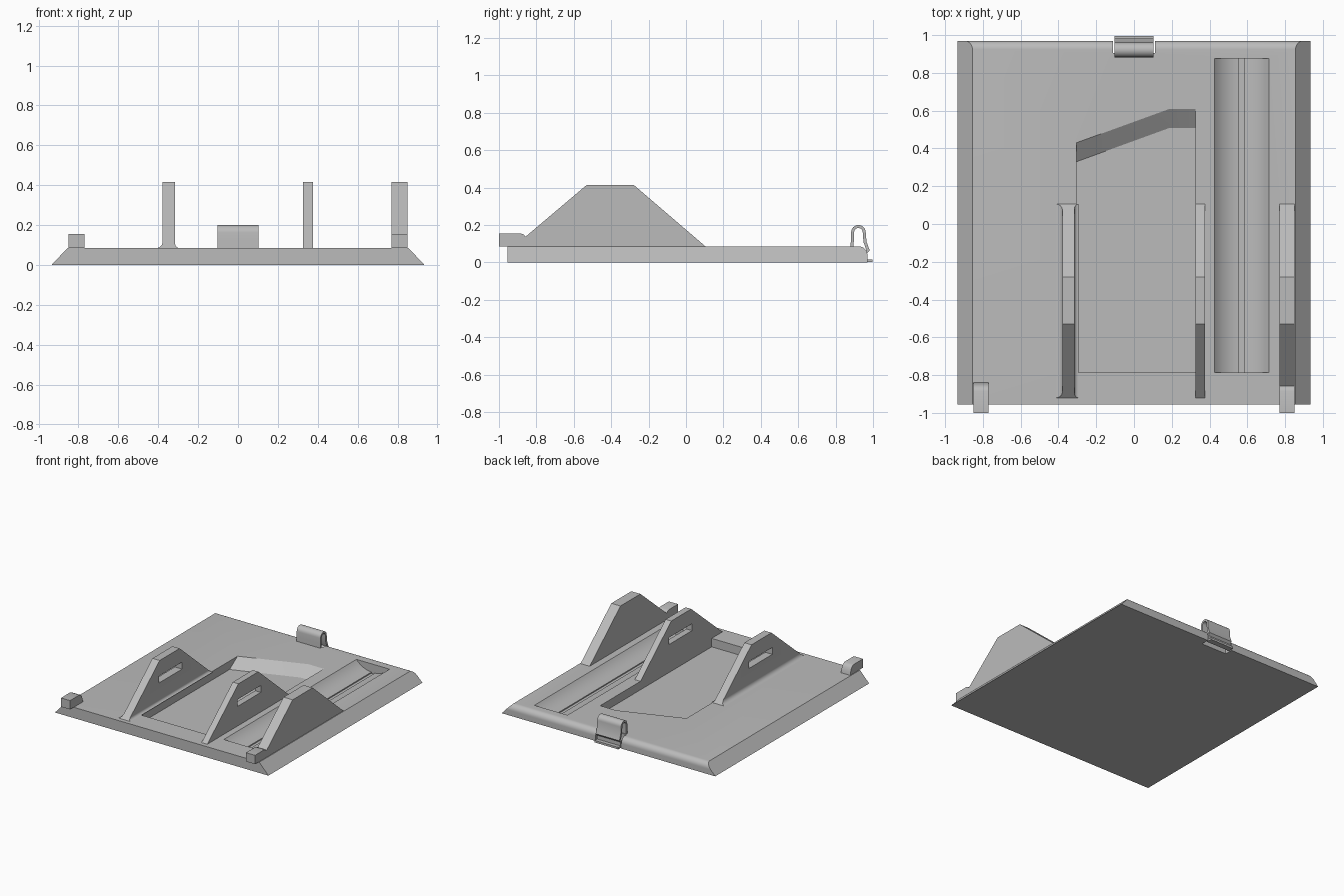
import bpy, bmesh
from math import sin, cos, pi, radians, asin
from mathutils import Vector

old = bpy.data.objects.get("Cube")
if old:
    bpy.data.objects.remove(old, do_unlink=True)

grey = bpy.data.materials.new("plain grey")
grey.use_nodes = True
grey.diffuse_color = (0.5, 0.5, 0.5, 1)
grey.node_tree.nodes["Principled BSDF"].inputs["Base Color"].default_value = (0.5, 0.5, 0.5, 1)

TOP = 0.085      # top of the plate
FLOOR = 0.018    # floor of the recesses


def loft(name, start, end):
    """Solid between two matching rings of points."""
    bm = bmesh.new()
    a = [bm.verts.new(p) for p in start]
    b = [bm.verts.new(p) for p in end]
    bm.faces.new(a)
    bm.faces.new(b[::-1])
    for i in range(len(a)):
        j = (i + 1) % len(a)
        bm.faces.new((a[i], b[i], b[j], a[j]))
    bmesh.ops.recalc_face_normals(bm, faces=bm.faces[:])
    mesh = bpy.data.meshes.new(name)
    bm.to_mesh(mesh)
    bm.free()
    mesh.materials.append(grey)
    ob = bpy.data.objects.new(name, mesh)
    bpy.context.collection.objects.link(ob)
    return ob


def across(name, profile, left, right):
    """Sweep a (y, z) profile along x; the ends may depend on z."""
    return loft(name, [(left(z), y, z) for y, z in profile],
                [(right(z), y, z) for y, z in profile])


def along(name, profile, front, back):
    """Sweep an (x, z) profile along y; the ends may depend on z."""
    return loft(name, [(x, front(z), z) for x, z in profile],
                [(x, back(z), z) for x, z in profile])


def at(value):
    return lambda z: value


def box(name, x0, x1, y0, y1, z0, z1):
    return across(name, [(y0, z0), (y1, z0), (y1, z1), (y0, z1)], at(x0), at(x1))


def select(ob):
    bpy.ops.object.select_all(action="DESELECT")
    ob.select_set(True)
    bpy.context.view_layer.objects.active = ob


def cut(ob, cutter):
    mod = ob.modifiers.new("cut", "BOOLEAN")
    mod.operation = "DIFFERENCE"
    mod.solver = "EXACT"
    mod.object = cutter
    select(ob)
    bpy.ops.object.modifier_apply(modifier=mod.name)
    bpy.data.objects.remove(cutter, do_unlink=True)


def arc(cx, cz, r, a0, a1, n):
    return [(cx + r * cos(a0 + (a1 - a0) * i / n),
             cz + r * sin(a0 + (a1 - a0) * i / n)) for i in range(n + 1)]


# Plate with sloped sides and a rounded back edge
r = 0.045
plate_profile = [(-0.955, 0), (0.97, 0)] + arc(0.97 - r, TOP - r, r, 0, pi / 2, 8) + [(-0.955, TOP)]
plate = across("base_plate", plate_profile,
               lambda z: -0.935 + 0.94 * z, lambda z: 0.935 - 0.94 * z)

# Recess with an angled, sloping back wall
outline = [(-0.305, -0.785), (0.325, -0.785), (0.325, 0.61), (0.19, 0.61), (-0.305, 0.43)]


def ring(z):
    slide = 1.5 * (z - TOP)
    return [(x, y + (slide if y > 0 else 0), z) for x, y in outline]


cut(plate, loft("recess_cutter", ring(FLOOR), ring(TOP + 0.03)))

# Long rounded trough with a narrow groove along its floor
cx, half, depth = 0.57, 0.145, TOP - FLOOR
R = (half ** 2 + depth ** 2) / (2 * depth)
spread = asin(half / R)
inner = asin(0.015 / R)
down = -pi / 2
cz = FLOOR + R
trough = arc(cx, cz, R, down - spread, down - inner, 10)
trough += [(cx - 0.015, FLOOR - 0.008), (cx + 0.015, FLOOR - 0.008)]
trough += arc(cx, cz, R, down + inner, down + spread, 10)
trough += [(cx + half, TOP + 0.03), (cx - half, TOP + 0.03)]
cut(plate, along("trough_cutter", trough, at(-0.785), at(0.875)))

# Notch for the spring clip
cut(plate, box("notch_cutter", -0.112, 0.112, 0.905, 1.1, -0.1, 0.2))

# Three upright ribs with sloping ends
PEAK = 0.415


def rib_front(z):
    return -0.92 + 0.39 * (z - TOP) / (PEAK - TOP)


def rib_back(z):
    return 0.105 - 0.385 * (z - TOP) / (PEAK - TOP)


def rib(name, x0, x1, flare0=0, flare1=0):
    profile = [(x0, PEAK)]
    profile += arc(x0 - flare0, TOP + flare0, flare0, 0, -pi / 2, 6) if flare0 else [(x0, TOP)]
    profile += arc(x1 + flare1, TOP + flare1, flare1, -pi / 2, -pi, 6) if flare1 else [(x1, TOP)]
    return along(name, profile + [(x1, PEAK)], rib_front, rib_back)


right_rib = rib("right_rib", -0.378, -0.315, 0.032, 0.02)
middle_rib = rib("middle_rib", 0.325, 0.375)
left_rib = rib("left_rib", 0.77, 0.85)
for ob in (right_rib, middle_rib):
    cut(ob, box("slot_cutter", -0.5, 0.5, -0.54, -0.25, 0.24, 0.295))

# Front catches that overhang the plate
catch = [(-1, TOP), (-1, 0.155), (-0.885, 0.155), (-0.868, 0.149),
         (-0.855, 0.135), (-0.845, 0.11), (-0.84, TOP)]
for name, x in (("right_catch", -0.85), ("left_catch", 0.77)):
    across(name, catch, at(x), at(x + 0.08))

# Bent spring clip at the back
path = [(0.888, 0.03), (0.889, 0.12)] + arc(0.922, 0.161, 0.031, pi, 0, 12)
path += [(0.957, 0.11), (0.973, 0.066), (0.958, 0.05), (0.958, 0.009), (0.996, 0.009)]
pts = [Vector(p) for p in path]
sides = ([], [])
for i, p in enumerate(pts):
    before = (p - pts[i - 1]).normalized() if i else None
    after = (pts[i + 1] - p).normalized() if i + 1 < len(pts) else before
    before = before or after
    n0, n1 = Vector((-before.y, before.x)), Vector((-after.y, after.x))
    mid = (n0 + n1).normalized()
    shift = mid * 0.008 / max(mid.dot(n0), 0.5)
    sides[0].append(tuple(p + shift))
    sides[1].append(tuple(p - shift))
across("spring_clip", sides[0] + sides[1][::-1], at(-0.104), at(0.104))

# Smooth the curved faces, keep the edges sharp
for ob in list(bpy.context.collection.objects):
    if ob.type == "MESH" and grey.name in ob.data.materials:
        select(ob)
        bpy.ops.object.shade_smooth_by_angle(angle=radians(30))
